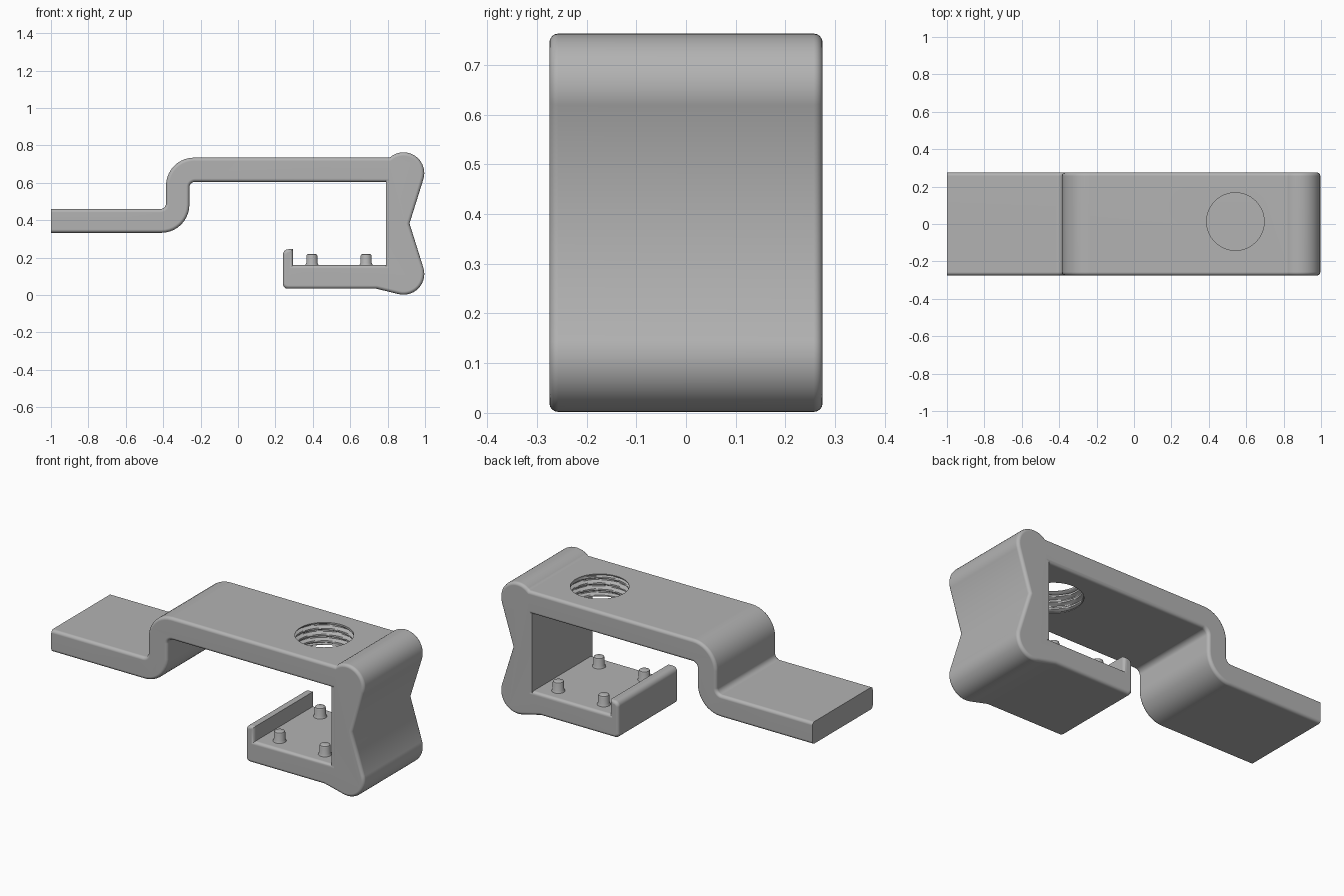
import bpy, bmesh, math
from mathutils import Vector

if "Cube" in bpy.data.objects:
    bpy.data.objects.remove(bpy.data.objects["Cube"])

mat = bpy.data.materials.new("plain grey")
mat.diffuse_color = (0.45, 0.45, 0.45, 1)
mat.use_nodes = True
mat.node_tree.nodes["Principled BSDF"].inputs["Base Color"].default_value = mat.diffuse_color
HALF = 0.275


def finish(name, bm):
    bmesh.ops.recalc_face_normals(bm, faces=bm.faces)
    me = bpy.data.meshes.new(name)
    bm.to_mesh(me)
    bm.free()
    me.materials.append(mat)
    ob = bpy.data.objects.new(name, me)
    bpy.context.collection.objects.link(ob)
    return ob


def smooth(ob):
    bpy.ops.object.select_all(action='DESELECT')
    ob.select_set(True)
    bpy.context.view_layer.objects.active = ob
    bpy.ops.object.shade_smooth_by_angle(angle=math.radians(38))


def fillet(corners, steps=10):
    """Turn (x, z, radius) corners into a rounded outline."""
    out = []
    for i, (x, z, r) in enumerate(corners):
        p = Vector((x, z))
        if r == 0:
            out.append(p)
            continue
        a = (Vector(corners[i - 1][:2]) - p).normalized()
        b = (Vector(corners[(i + 1) % len(corners)][:2]) - p).normalized()
        half = a.angle(b) / 2
        c = p + (a + b).normalized() * (r / math.sin(half))
        s = p + a * (r / math.tan(half)) - c
        e = p + b * (r / math.tan(half)) - c
        ang = s.angle(e)
        for k in range(steps + 1):
            t = k / steps
            out.append(c + (s * math.sin((1 - t) * ang) + e * math.sin(t * ang)) / math.sin(ang))
    return out


def arc(cx, cz, r, a0, a1, n=18):
    pts = []
    for k in range(n + 1):
        a = math.radians(a0 + (a1 - a0) * k / n)
        pts.append((cx + r * math.cos(a), cz + r * math.sin(a), 0))
    return pts


def rings(name, zs, radius, seg, centre):
    """Closed round body; radius is a function of ring number, z and angle."""
    bm = bmesh.new()
    rows = []
    for i, z in enumerate(zs):
        row = []
        for k in range(seg):
            a = 2 * math.pi * k / seg
            r = radius(i, z, a)
            row.append(bm.verts.new((centre[0] + r * math.cos(a), centre[1] + r * math.sin(a), z)))
        rows.append(row)
    for lo, hi in zip(rows, rows[1:]):
        for k in range(seg):
            n = (k + 1) % seg
            bm.faces.new((lo[k], lo[n], hi[n], hi[k]))
    bm.faces.new(rows[0][::-1])
    bm.faces.new(rows[-1])
    return finish(name, bm)


# Side outline: stepped arm, top plate, waisted post, tray with lip
outline = [(-1, 0.46, 0), (-0.385, 0.46, 0.03), (-0.385, 0.735, 0.15)]
outline += arc(0.885, 0.652, 0.111, 132, -17)
outline += [(0.917, 0.383, 0)]
outline += arc(0.885, 0.113, 0.111, 17, -103)
outline += [(0.74, 0.034, 0), (0.24, 0.034, 0.026), (0.24, 0.245, 0.03),
            (0.295, 0.245, 0), (0.295, 0.16, 0), (0.79, 0.16, 0),
            (0.79, 0.605, 0), (-0.26, 0.605, 0.03), (-0.26, 0.333, 0.15), (-1, 0.333, 0)]
pts = fillet(outline)

# Bracket body: extruded outline, rounded along both flanks
bm = bmesh.new()
front = [bm.verts.new((p.x, -HALF, p.y)) for p in pts]
back = [bm.verts.new((p.x, HALF, p.y)) for p in pts]
bm.faces.new(front)
bm.faces.new(back[::-1])
for i in range(len(pts)):
    j = (i + 1) % len(pts)
    bm.faces.new((front[i], front[j], back[j], back[i]))
bmesh.ops.recalc_face_normals(bm, faces=bm.faces)
rim = [e for e in bm.edges
       if abs(e.verts[0].co.y - e.verts[1].co.y) < 1e-6
       and not all(v.co.x < -0.999 for v in e.verts)]
bmesh.ops.bevel(bm, geom=rim, offset=0.018, offset_type='OFFSET', segments=4,
                profile=0.5, affect='EDGES', clamp_overlap=False)
body = finish("bracket_body", bm)

# Threaded hole through the top plate
PITCH, Z0, Z1 = 0.036, 0.605, 0.735


def thread(i, z, a):
    inside = min(z - Z0, Z1 - z)
    fade = max(0, min(1, (inside - 0.006) / 0.008))
    f = (z / PITCH - a / (2 * math.pi)) % 1
    groove = max(0, min(1, 1.7 - abs(f - 0.5) * 5))
    return 0.154 + 0.02 * groove * fade


levels = [Z0 - 0.03] + [Z0 - 0.003 + 0.0034 * k for k in range(41)] + [Z1 + 0.04]
cutter = rings("thread_cutter", levels, thread, 64, (0.542, 0.013))
mod = body.modifiers.new("hole", 'BOOLEAN')
mod.operation, mod.solver, mod.object = 'DIFFERENCE', 'EXACT', cutter
bpy.context.view_layer.objects.active = body
body.select_set(True)
bpy.ops.object.modifier_apply(modifier="hole")
bpy.data.objects.remove(cutter)
smooth(body)
wn = body.modifiers.new("flat faces", 'WEIGHTED_NORMAL')
wn.keep_sharp = True

# Square inner edge of the post
bm = bmesh.new()
bmesh.ops.create_cube(bm, size=1)
for v in bm.verts:
    v.co = (0.815 + v.co.x * 0.05, v.co.y * 2 * (HALF - 0.0004), 0.3825 + v.co.z * 0.46)
finish("post_inner_edge", bm)

# Four locating pegs on the tray
PEG_Z = [0.15, 0.162, 0.172, 0.208, 0.216, 0.22]
PEG_R = [0.038, 0.035, 0.03, 0.03, 0.027, 0.02]
for x in (0.395, 0.685):
    for y in (-0.185, 0.185):
        smooth(rings("tray_peg", PEG_Z, lambda i, z, a: PEG_R[i], 32, (x, y)))
